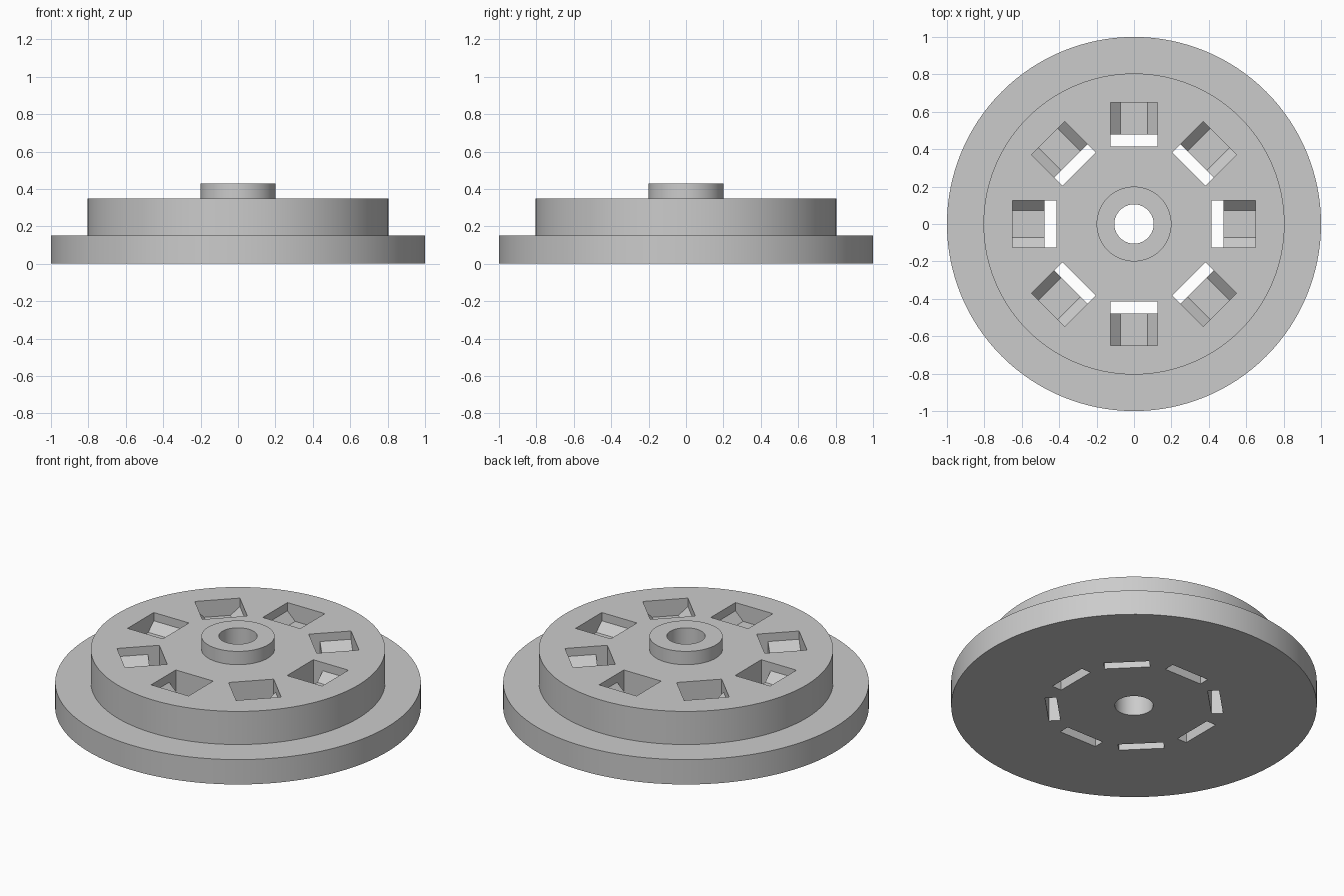
import bpy, bmesh, math
from mathutils import Matrix

cube = bpy.data.objects.get("Cube")
if cube:
    bpy.data.objects.remove(cube, do_unlink=True)

SEGMENTS = 128
POCKETS = 8
SLOT_IN, SLOT_OUT, POCKET_OUT = 0.415, 0.478, 0.65
HALF_WIDTH, FLOOR_HALF = 0.125, 0.073
TOP, SLOPE_TOP, FLOOR = 0.35, 0.30, 0.25

grey = bpy.data.materials.new("plain grey")
grey.use_nodes = True
grey.diffuse_color = (0.6, 0.6, 0.6, 1)
grey.node_tree.nodes["Principled BSDF"].inputs["Base Color"].default_value = (0.6, 0.6, 0.6, 1)


def make_object(name, bm):
    bmesh.ops.recalc_face_normals(bm, faces=bm.faces)
    mesh = bpy.data.meshes.new(name)
    bm.to_mesh(mesh)
    bm.free()
    mesh.materials.append(grey)
    obj = bpy.data.objects.new(name, mesh)
    bpy.context.collection.objects.link(obj)
    return obj


def lathe(name, profile):
    """Closed ring of (radius, height) points spun around z."""
    bm = bmesh.new()
    rings = []
    for i in range(SEGMENTS):
        a = 2 * math.pi * i / SEGMENTS
        rings.append([bm.verts.new((r * math.cos(a), r * math.sin(a), z)) for r, z in profile])
    n = len(profile)
    for i in range(SEGMENTS):
        a, b = rings[i], rings[(i + 1) % SEGMENTS]
        for j in range(n):
            k = (j + 1) % n
            bm.faces.new((a[j], b[j], b[k], a[k]))
    return make_object(name, bm)


def radial_cutter(name, section, start, end):
    """Prisms of a (sideways, height) section, running outward, around the axis."""
    bm = bmesh.new()
    for i in range(POCKETS):
        turn = Matrix.Rotation(2 * math.pi * i / POCKETS, 4, 'Z')
        near = [bm.verts.new((start, y, z)) for y, z in section]
        far = [bm.verts.new((end, y, z)) for y, z in section]
        bm.faces.new(near)
        bm.faces.new(far[::-1])
        n = len(section)
        for j in range(n):
            k = (j + 1) % n
            bm.faces.new((near[j], far[j], far[k], near[k]))
        bmesh.ops.transform(bm, matrix=turn, verts=near + far)
    obj = make_object(name, bm)
    obj.hide_render = True
    return obj


# Stepped body: wide flange, raised disc, hub ring and bore
body = lathe("stepped_disc", [(0.105, 0), (1, 0), (1, 0.15), (0.805, 0.15),
                              (0.805, TOP), (0.2, TOP), (0.2, 0.43), (0.105, 0.43)])

# Through slots, and pockets with sloped sides next to them
w, f = HALF_WIDTH, FLOOR_HALF
slot = radial_cutter("slot_cutter", [(-w, -0.1), (w, -0.1), (w, 0.5), (-w, 0.5)],
                     SLOT_IN, SLOT_OUT)
pocket = radial_cutter("pocket_cutter", [(-f, FLOOR), (f, FLOOR), (w, SLOPE_TOP),
                                         (w, 0.5), (-w, 0.5), (-w, SLOPE_TOP)],
                       SLOT_OUT - 0.03, POCKET_OUT)

bpy.ops.object.select_all(action='DESELECT')
body.select_set(True)
bpy.context.view_layer.objects.active = body
for cutter in (slot, pocket):
    mod = body.modifiers.new("cut", 'BOOLEAN')
    mod.operation = 'DIFFERENCE'
    mod.solver = 'EXACT'
    mod.object = cutter
    bpy.ops.object.modifier_apply(modifier=mod.name)
    bpy.data.objects.remove(cutter, do_unlink=True)

bpy.ops.object.shade_smooth_by_angle(angle=math.radians(30))
